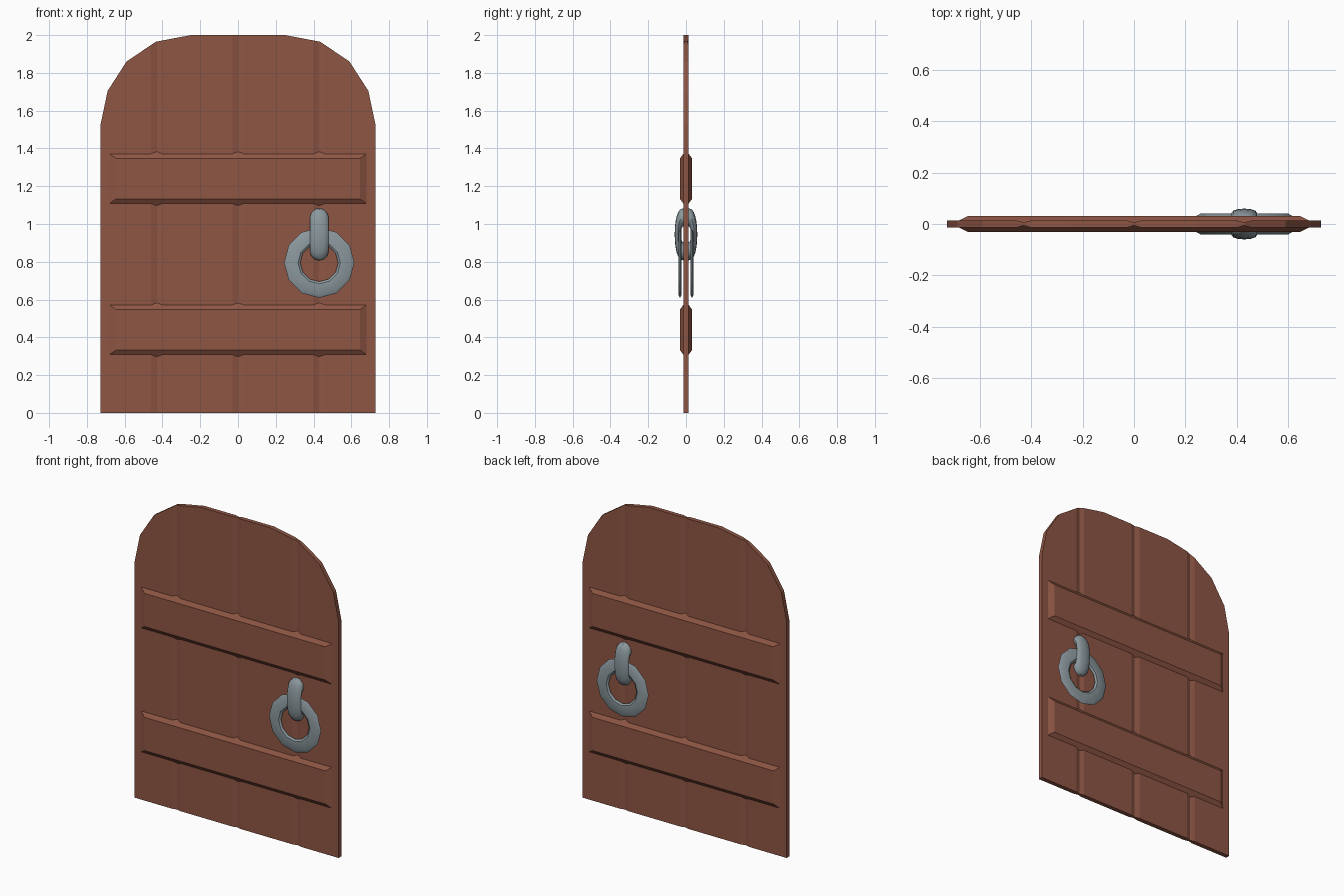
import bpy, math

if "Cube" in bpy.data.objects:
    bpy.data.objects.remove(bpy.data.objects["Cube"])


def material(name, rgb):
    m = bpy.data.materials.new(name)
    m.diffuse_color = (*rgb, 1.0)
    m.use_nodes = True
    m.node_tree.nodes["Principled BSDF"].inputs["Base Color"].default_value = m.diffuse_color
    return m


WOOD = material("brown wood", (0.27, 0.092, 0.057))
IRON = material("grey iron", (0.26, 0.315, 0.34))


def make(name, verts, faces, mat, smooth=False):
    me = bpy.data.meshes.new(name)
    me.from_pydata(verts, [], faces)
    me.materials.append(mat)
    ob = bpy.data.objects.new(name, me)
    bpy.context.collection.objects.link(ob)
    bpy.ops.object.select_all(action='DESELECT')
    ob.select_set(True)
    bpy.context.view_layer.objects.active = ob
    # consistent outward normals
    bpy.ops.object.mode_set(mode='EDIT')
    bpy.ops.mesh.select_all(action='SELECT')
    bpy.ops.mesh.normals_make_consistent(inside=False)
    bpy.ops.object.mode_set(mode='OBJECT')
    if smooth:
        bpy.ops.object.shade_smooth_by_angle(angle=math.radians(35))
    return ob


# Arched door panel with V grooves between the planks
ARCH = [(0.0, 2.0), (0.25, 2.0), (0.435, 1.965), (0.59, 1.86), (0.69, 1.705), (0.728, 1.525)]
GROOVES = (-0.43, 0.0, 0.43)
HALF, GROOVE_HALF, DEPTH = 0.014, 0.03, 0.008


def top_z(x):
    x = abs(x)
    for (x0, z0), (x1, z1) in zip(ARCH, ARCH[1:]):
        if x <= x1:
            return z0 + (z1 - z0) * (x - x0) / (x1 - x0)
    return ARCH[-1][1]


def half_depth(x):
    d = min(abs(x - g) for g in GROOVES)
    return HALF - DEPTH * max(0.0, 1 - d / GROOVE_HALF)


xs = {s * p[0] for p in ARCH for s in (-1, 1)}
xs |= {g + k * GROOVE_HALF for g in GROOVES for k in (-1, 0, 1)}
xs = sorted(xs)
verts, faces = [], []
for x in xs:
    h, t = half_depth(x), top_z(x)
    verts += [(x, -h, 0), (x, h, 0), (x, h, t), (x, -h, t)]
for i in range(len(xs) - 1):
    a, b = 4 * i, 4 * i + 4
    faces += [(a + k, a + (k + 1) % 4, b + (k + 1) % 4, b + k) for k in range(4)]
n = len(verts)
faces += [(0, 1, 2, 3), (n - 4, n - 3, n - 2, n - 1)]
make("door_panel", verts, faces, WOOD)


# Bevelled cross bars, their sloped sides run down into the grooves
def cross_bar(name, z, side):
    verts = []
    for y, hx, hz in ((0.003, 0.703, 0.147), (0.032, 0.645, 0.107)):
        verts += [(sx * hx, side * y, z + sz * hz)
                  for sx, sz in ((-1, -1), (1, -1), (1, 1), (-1, 1))]
    faces = [(0, 1, 2, 3), (4, 5, 6, 7)]
    faces += [(k, (k + 1) % 4, 4 + (k + 1) % 4, 4 + k) for k in range(4)]
    make(name, verts, faces, WOOD)


# Flat pull ring with chamfered rims
def pull_ring(name, side, segs=12):
    prof = [(0.100, 0.032), (0.112, 0.041), (0.170, 0.041),
            (0.186, 0.032), (0.170, 0.023), (0.112, 0.023)]
    m = len(prof)
    verts, faces = [], []
    for i in range(segs):
        a = 2 * math.pi * i / segs
        verts += [(0.43 + r * math.sin(a), side * y, 0.795 + r * math.cos(a)) for r, y in prof]
        j = (i + 1) % segs
        faces += [(i * m + k, i * m + (k + 1) % m, j * m + (k + 1) % m, j * m + k)
                  for k in range(m)]
    make(name, verts, faces, IRON, True)


# Half loop that holds the ring, flattened towards the door
def ring_holder(name, side, segs=12, m=12):
    verts, faces = [], []
    for i in range(segs + 1):
        t = math.pi * (i / segs - 0.5)
        for k in range(m):
            p = 2 * math.pi * k / m
            r = 0.09 + 0.048 * math.cos(p)
            y = 0.012 + 0.348 * r * max(0.0, math.cos(t)) ** 0.75
            verts.append((0.43 + 0.05 * math.sin(p), side * y, 0.945 + r * math.sin(t)))
    for i in range(segs):
        faces += [(i * m + k, i * m + (k + 1) % m, (i + 1) * m + (k + 1) % m, (i + 1) * m + k)
                  for k in range(m)]
    faces += [tuple(range(m)), tuple(range(segs * m, segs * m + m))]
    make(name, verts, faces, IRON, True)


for label, side in (("front", -1), ("back", 1)):
    cross_bar(label + "_upper_bar", 1.24, side)
    cross_bar(label + "_lower_bar", 0.44, side)
    pull_ring(label + "_pull_ring", side)
    ring_holder(label + "_ring_holder", side)
